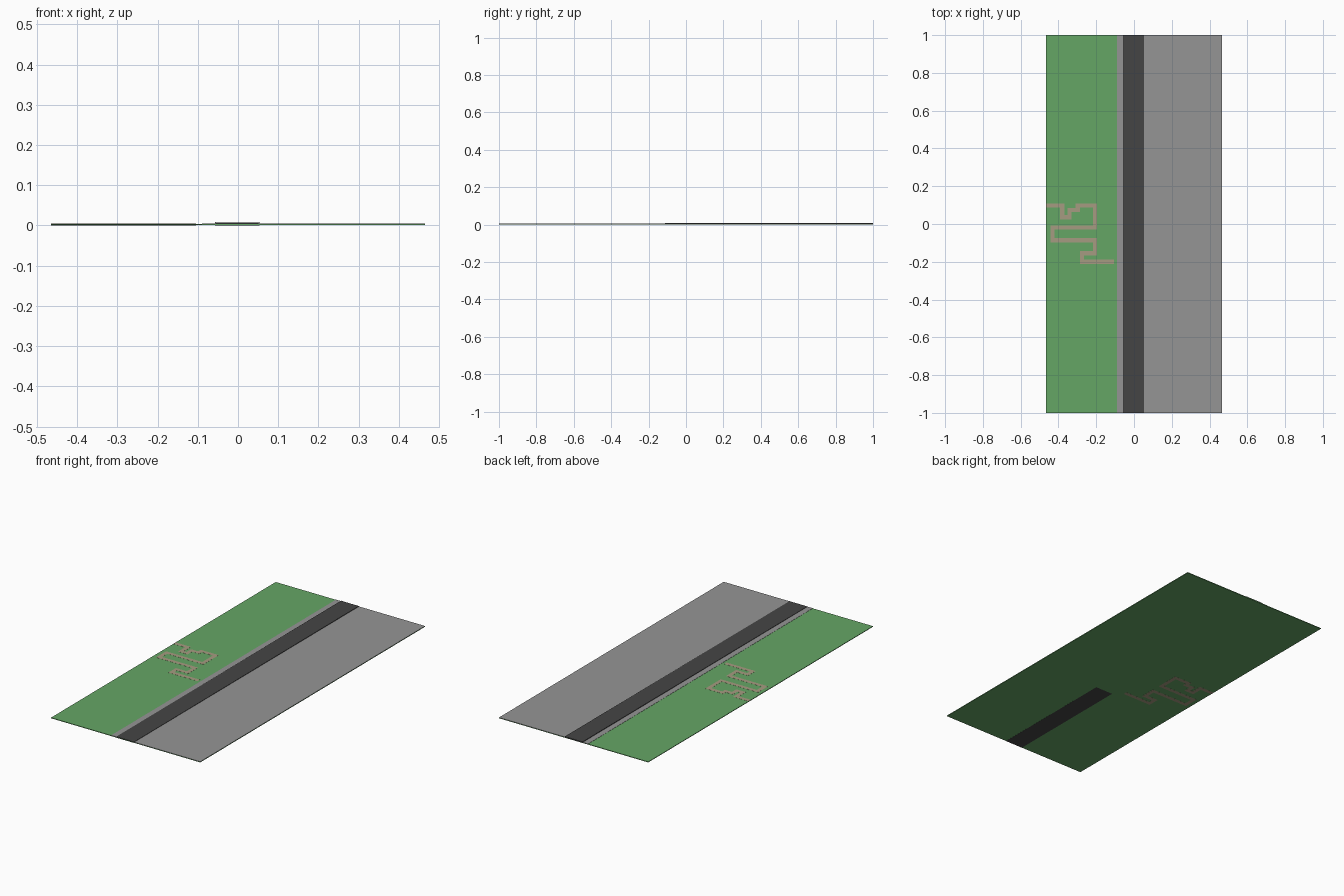
import bpy, bmesh
from mathutils import Vector

if "Cube" in bpy.data.objects:
    bpy.data.objects.remove(bpy.data.objects["Cube"])

HALF_W, HALF_L = 0.465, 1.0


def material(name, rgb):
    m = bpy.data.materials.new(name)
    m.diffuse_color = (*rgb, 1)
    m.use_nodes = True
    m.node_tree.nodes["Principled BSDF"].inputs["Base Color"].default_value = m.diffuse_color
    return m


GRASS = material("grass_green", (0.13, 0.38, 0.13))
ASPHALT = material("asphalt_dark", (0.06, 0.06, 0.06))
SAND = material("path_tan", (0.38, 0.33, 0.22))
PAVING = material("paving_grey", (0.3, 0.3, 0.3))


def finish(name, bm, mat):
    bmesh.ops.recalc_face_normals(bm, faces=bm.faces)
    me = bpy.data.meshes.new(name)
    bm.to_mesh(me)
    bm.free()
    me.materials.append(mat)
    ob = bpy.data.objects.new(name, me)
    bpy.context.collection.objects.link(ob)


def extrude_face(bm, pts, offset):
    face = bm.faces.new([bm.verts.new(p) for p in pts])
    ext = bmesh.ops.extrude_face_region(bm, geom=[face])
    moved = [v for v in ext["geom"] if isinstance(v, bmesh.types.BMVert)]
    bmesh.ops.translate(bm, verts=moved, vec=offset)


def slab(name, x0, x1, z0, z1, mat):
    bm = bmesh.new()
    pts = [(x0, -HALF_L, z0), (x1, -HALF_L, z0), (x1, HALF_L, z0), (x0, HALF_L, z0)]
    extrude_face(bm, pts, (0, 0, z1 - z0))
    finish(name, bm, mat)


# Lawn base running under everything, with paving on top
slab("lawn", -HALF_W, HALF_W, 0.0006, 0.004, GRASS)
slab("kerb", -0.09, -0.055, 0.002, 0.005, PAVING)
slab("pavement", 0.05, HALF_W, 0.002, 0.005, PAVING)

# Road: profile with tiny raised edges, tilted so its front end dips under the lawn
profile = [(-0.057, 0), (0.053, 0), (0.054, 0.0068), (0.051, 0.0056),
           (-0.054, 0.0056), (-0.057, 0.0068)]
bm = bmesh.new()
extrude_face(bm, [(x, -HALF_L, z) for x, z in profile], (0, 2 * HALF_L, 0.0016))
finish("road", bm, ASPHALT)

# Winding garden path: mitred ribbon along a right-angled centre line
line = [(-0.465, 0.098), (-0.38, 0.098), (-0.38, 0.036), (-0.342, 0.036), (-0.342, 0.075),
        (-0.298, 0.075), (-0.298, 0.098), (-0.207, 0.098), (-0.207, -0.018), (-0.432, -0.018),
        (-0.432, -0.086), (-0.207, -0.086), (-0.207, -0.155), (-0.275, -0.155),
        (-0.275, -0.2), (-0.105, -0.2)]
line = [Vector(p) for p in line]
normals = []
for a, b in zip(line, line[1:]):
    d = (b - a).normalized()
    normals.append(Vector((-d.y, d.x)))
sides = [[], []]
for i, p in enumerate(line):
    n = normals[max(i - 1, 0)].copy()
    if 0 < i < len(line) - 1:
        n += normals[i]
    sides[0].append(p + n * 0.011)
    sides[1].append(p - n * 0.011)
bm = bmesh.new()
outline = sides[0] + sides[1][::-1]
extrude_face(bm, [(p.x, p.y, 0.0003) for p in outline], (0, 0, 0.0042))
finish("garden_path", bm, SAND)
